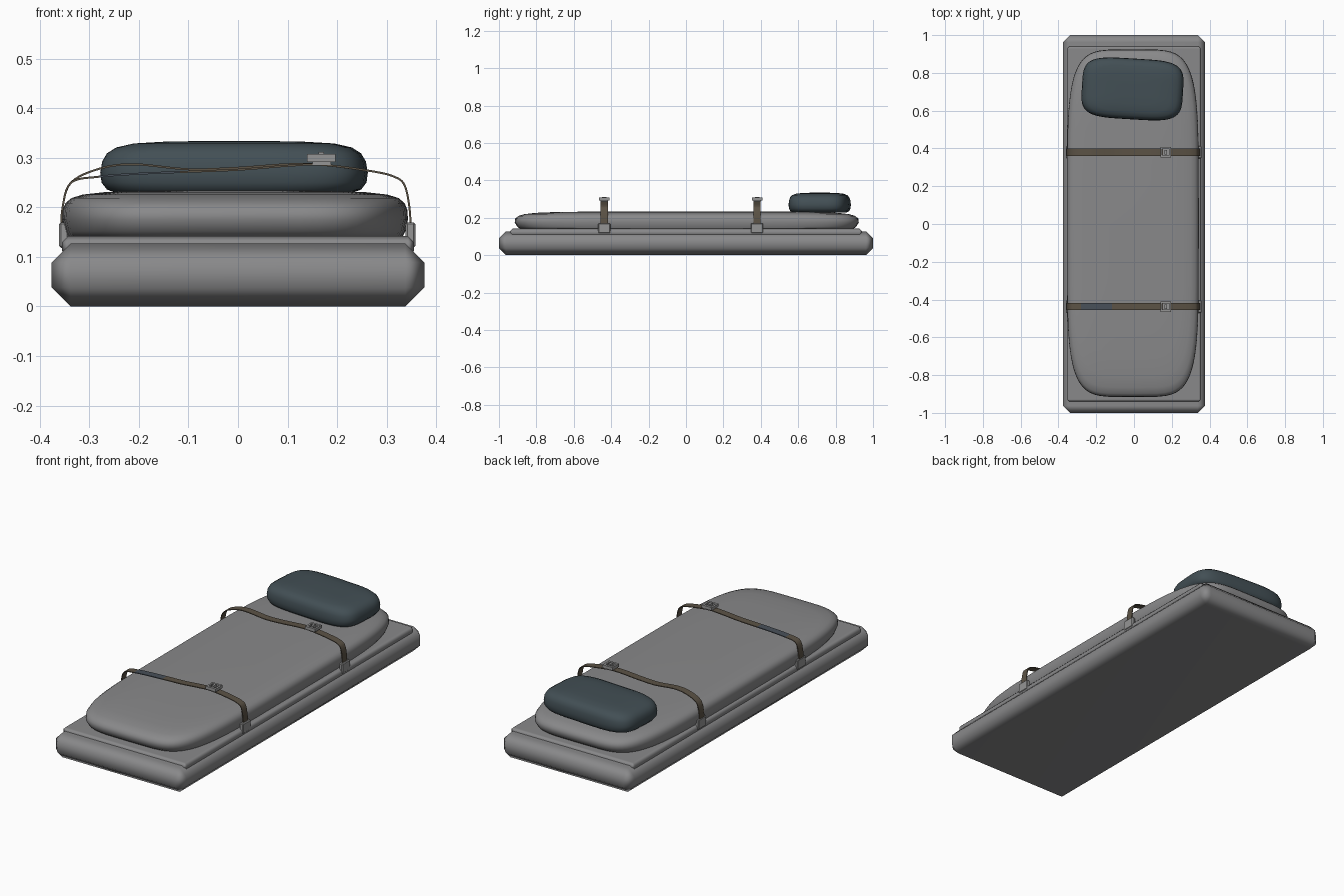
import bpy, bmesh, math
from mathutils import Vector

old = bpy.data.objects.get("Cube")
if old:
    bpy.data.objects.remove(old, do_unlink=True)


def material(name, rgb):
    m = bpy.data.materials.new(name)
    m.use_nodes = True
    m.diffuse_color = (*rgb, 1)
    bsdf = next(n for n in m.node_tree.nodes if n.type == 'BSDF_PRINCIPLED')
    bsdf.inputs["Base Color"].default_value = (*rgb, 1)
    return m


GREY = material("cot grey", (0.25, 0.25, 0.255))
SLATE = material("pillow slate", (0.055, 0.078, 0.09))
BROWN = material("strap brown", (0.105, 0.085, 0.06))
BLUE = material("strap blue patch", (0.065, 0.08, 0.1))
METAL = material("buckle grey", (0.3, 0.3, 0.3))


def finish(bm, name, mats, angle=None):
    bmesh.ops.recalc_face_normals(bm, faces=bm.faces)
    me = bpy.data.meshes.new(name)
    bm.to_mesh(me)
    bm.free()
    for m in mats:
        me.materials.append(m)
    ob = bpy.data.objects.new(name, me)
    bpy.context.collection.objects.link(ob)
    if angle:
        bpy.ops.object.select_all(action='DESELECT')
        ob.select_set(True)
        bpy.context.view_layer.objects.active = ob
        bpy.ops.object.shade_smooth_by_angle(angle=math.radians(angle))
    return ob


def add_box(bm, lo, hi):
    lo, hi = Vector(lo), Vector(hi)
    verts = bmesh.ops.create_cube(bm, size=1)["verts"]
    for v in verts:
        v.co = Vector(a * b for a, b in zip(v.co, hi - lo)) + (lo + hi) / 2


def box(name, lo, hi, mat, bevel, smooth=None):
    bm = bmesh.new()
    add_box(bm, lo, hi)
    bmesh.ops.bevel(bm, geom=bm.edges[:], offset=bevel, segments=1,
                    affect='EDGES', profile=0.5)
    ob = finish(bm, name, [mat], smooth)
    if smooth:
        ob.modifiers.new("face weighting", 'WEIGHTED_NORMAL')
    return ob


def cushion(name, centre, half, power, rings, mat, turn=0, count=72):
    """Stack of rounded-rectangle rings, each a (scale, z) pair."""
    bm = bmesh.new()

    def rounded(t):
        c, s = math.cos(t), math.sin(t)
        return (math.copysign(abs(c) ** (2 / power), c) * half[0],
                math.copysign(abs(s) ** (2 / power), s) * half[1])

    outline = [rounded(math.tau * i / count) for i in range(count)]
    ct, st = math.cos(turn), math.sin(turn)
    loops = []
    for scale, z in rings:
        loops.append([bm.verts.new((centre[0] + scale * (x * ct - y * st),
                                    centre[1] + scale * (x * st + y * ct), z))
                      for x, y in outline])
    for a, b in zip(loops, loops[1:]):
        for i in range(count):
            j = (i + 1) % count
            bm.faces.new((a[i], a[j], b[j], b[i]))
    bm.faces.new(loops[0])
    bm.faces.new(loops[-1])
    return finish(bm, name, [mat], 60)


def smooth_path(points, steps=6):
    """Catmull-Rom samples through the points."""
    p = [Vector(q) for q in points]
    p = [p[0]] + p + [p[-1]]
    out = []
    for a, b, c, d in zip(p, p[1:], p[2:], p[3:]):
        for k in range(steps):
            t = k / steps
            out.append(0.5 * (2 * b + (c - a) * t + (2 * a - 5 * b + 4 * c - d) * t * t
                              + (3 * b - a - 3 * c + d) * t ** 3))
    return out + [p[-1]]


def strap(name, points, y, width, thick, patch=None):
    path = smooth_path(points)
    bm = bmesh.new()
    rows = []
    for i, p in enumerate(path):
        d = (path[min(i + 1, len(path) - 1)] - path[max(i - 1, 0)]).normalized()
        n = Vector((-d.y, d.x)) * thick / 2
        rows.append([bm.verts.new((q.x, y + s * width / 2, q.y))
                     for q, s in ((p + n, -1), (p + n, 1), (p - n, 1), (p - n, -1))])
    for a, b in zip(rows, rows[1:]):
        for i in range(4):
            j = (i + 1) % 4
            f = bm.faces.new((a[i], a[j], b[j], b[i]))
            x = f.calc_center_median().x
            if patch and patch[0] < x < patch[1]:
                f.material_index = 1
    bm.faces.new(rows[0])
    bm.faces.new(rows[-1])
    return finish(bm, name, [BROWN, BLUE], 40)


# Platform: chamfered base with a thinner deck on top
box("base", (-0.376, -1, 0), (0.376, 1, 0.127), GREY, 0.038, 50)
box("deck", (-0.355, -0.94, 0.1), (0.355, 0.94, 0.142), GREY, 0.012, 50)

# Mattress and pillow
cushion("mattress", (-0.006, 0.004), (0.349, 0.92), 5,
        [(0.965, 0.138), (0.985, 0.152), (1, 0.175), (0.997, 0.195), (0.98, 0.209),
         (0.945, 0.219), (0.88, 0.226), (0.75, 0.231), (0.4, 0.234)], GREY)
cushion("pillow", (-0.008, 0.715), (0.268, 0.161), 4.2,
        [(0.88, 0.229), (0.95, 0.236), (0.99, 0.25), (1, 0.27), (0.985, 0.293),
         (0.95, 0.309), (0.88, 0.321), (0.75, 0.329), (0.5, 0.333), (0.2, 0.334)],
        SLATE, turn=-0.06)

# Straps: up one side, loosely over the mattress, down the other side
left_side = [(-0.357, 0.15), (-0.354, 0.2), (-0.337, 0.25)]
right_side = [(0.27, 0.273), (0.315, 0.262), (0.336, 0.245), (0.346, 0.2), (0.349, 0.15)]
foot_top = [(-0.28, 0.262), (-0.2, 0.268), (-0.1, 0.272), (0, 0.276), (0.1, 0.284), (0.17, 0.286)]
head_top = [(-0.28, 0.278), (-0.21, 0.287), (-0.1, 0.277), (0, 0.28), (0.1, 0.287), (0.17, 0.286)]

for side, y, top, patch in (("foot", -0.437, foot_top, (-0.275, -0.11)),
                            ("head", 0.38, head_top, None)):
    strap(side + "_strap", left_side + top + right_side, y, 0.038, 0.004, patch)

    # Buckle: lower plate, open frame and centre bar
    bm = bmesh.new()
    add_box(bm, (0.15, y - 0.02, 0.286), (0.188, y + 0.02, 0.298))
    for s in (-1, 1):
        add_box(bm, (0.139, y + s * 0.022 - 0.006, 0.292), (0.197, y + s * 0.022 + 0.006, 0.308))
        add_box(bm, (0.168 + s * 0.024 - 0.005, y - 0.022, 0.292),
                (0.168 + s * 0.024 + 0.005, y + 0.022, 0.307))
    add_box(bm, (0.162, y - 0.012, 0.296), (0.174, y + 0.012, 0.312))
    finish(bm, side + "_buckle", [METAL])

    # Anchor clips on the deck edges
    for label, x in (("left", 0.348), ("right", -0.351)):
        box(f"{side}_clip_{label}", (x - 0.01, y - 0.033, 0.118),
            (x + 0.01, y + 0.033, 0.17), METAL, 0.004)
